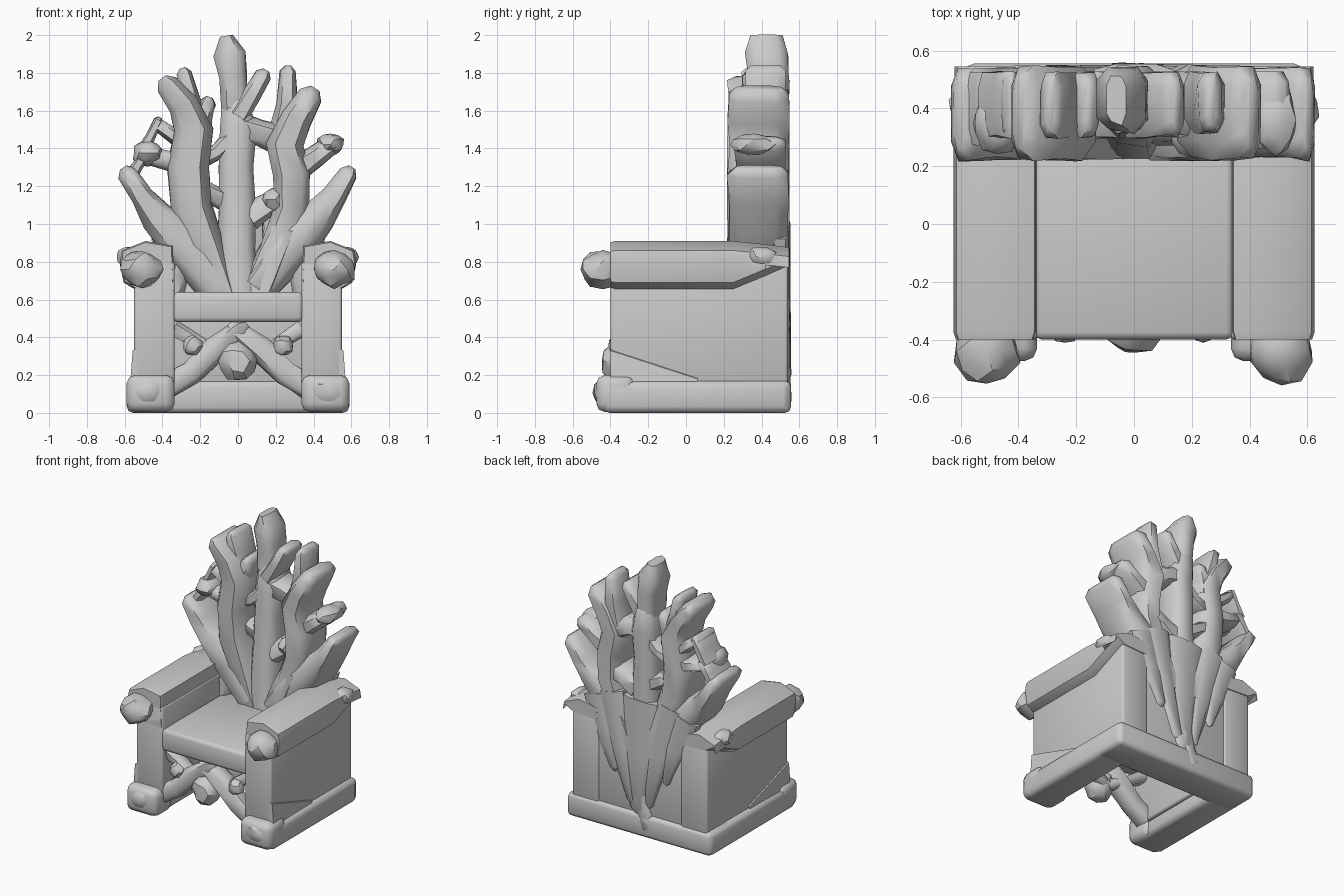
import bpy, bmesh, math, random
from mathutils import Vector

if "Cube" in bpy.data.objects:
    bpy.data.objects.remove(bpy.data.objects["Cube"])

random.seed(4)
mat = bpy.data.materials.new("stone grey")
mat.diffuse_color = (0.6, 0.6, 0.6, 1)
mat.use_nodes = True
mat.node_tree.nodes["Principled BSDF"].inputs["Base Color"].default_value = mat.diffuse_color


def finish(name, bm, angle=40):
    bmesh.ops.recalc_face_normals(bm, faces=bm.faces[:])
    me = bpy.data.meshes.new(name)
    bm.to_mesh(me)
    bm.free()
    me.materials.append(mat)
    ob = bpy.data.objects.new(name, me)
    bpy.context.collection.objects.link(ob)
    bpy.ops.object.select_all(action='DESELECT')
    ob.select_set(True)
    bpy.context.view_layer.objects.active = ob
    bpy.ops.object.shade_smooth_by_angle(angle=math.radians(angle))


def block(name, lo, hi, bevel=0.02):
    """Box between two corners with chamfered edges."""
    bm = bmesh.new()
    bmesh.ops.create_cube(bm, size=1)
    for v in bm.verts:
        v.co = Vector([(a + b) / 2 + c * (b - a) for a, b, c in zip(lo, hi, v.co)])
    bmesh.ops.bevel(bm, geom=bm.edges[:], offset=bevel, segments=2, affect='EDGES', profile=0.5)
    finish(name, bm, 60)


def loft(name, rings, angle=40):
    """Skin a list of equal-length rings and cap both ends."""
    bm = bmesh.new()
    rows = [[bm.verts.new(p) for p in r] for r in rings]
    n = len(rows[0])
    for a, b in zip(rows, rows[1:]):
        for i in range(n):
            j = (i + 1) % n
            bm.faces.new((a[i], a[j], b[j], b[i]))
    bm.faces.new(rows[0])
    bm.faces.new(rows[-1])
    finish(name, bm, angle)


# rounded cross-section, going round once
OCT = [(1, .6), (.55, 1), (-.55, 1), (-1, .6), (-1, -.6), (-.55, -1), (.55, -1), (1, -.6)]


def branch(name, path, y0, y1, wobble=0.1, y0_tip=None, tip=0.7):
    """Gnarled branch along (x, z, half width) points; its front runs from y0 to y0_tip, its back is y1."""
    pts = [Vector((x, 0, z)) for x, z, w in path]
    rings = []
    y0_tip = y0 if y0_tip is None else y0_tip
    for i, p in enumerate(pts):
        front = y0 + (y0_tip - y0) * i / (len(pts) - 1)
        mid, half = (front + y1) / 2, (y1 - front) / 2
        t = (pts[min(i + 1, len(pts) - 1)] - pts[max(i - 1, 0)]).normalized()
        side = Vector((-t.z, 0, t.x))
        ring = []
        for u, v in OCT:
            k = 1 + random.uniform(-wobble, wobble)
            q = p + side * (u * path[i][2] * k) + Vector((0, mid + v * half, 0))
            q.y -= v * random.uniform(0, 0.02 if v < 0 else 0.008)
            ring.append(q)
        rings.append(ring)
    # broken, pointed tip
    t = (pts[-1] - pts[-2]).normalized()
    c = sum(rings[-1], Vector()) / 8
    rings.append([Vector((c.x + (q.x - c.x) * .4, c.y + (q.y - c.y) * .75, c.z + (q.z - c.z) * .4))
                  + t * path[-1][2] * tip for q in rings[-1]])
    loft(name, rings, 55)


def twig(name, x0, z0, x1, z1, w, y0=.29, y1=.53, taper=.7):
    """Short branch with a slight kink, thinning to its tip."""
    kink = random.uniform(-.015, .015)
    branch(name, [(x0, z0, w * 1.25), ((x0 + x1) / 2 + kink, (z0 + z1) / 2 - kink, w),
                  (x1, z1, w * taper * 1.25)], y0, y1)


def knob(name, c, r, jitter=0.14):
    """Faceted lump."""
    bm = bmesh.new()
    bmesh.ops.create_icosphere(bm, subdivisions=2, radius=1)
    for v in bm.verts:
        k = 1.03 + random.uniform(-jitter, jitter * 0.4)
        v.co = Vector([a + b * d * k for a, b, d in zip(c, r, v.co)])
    finish(name, bm, 30)


# base, open at the front
block("base_back_rail", (-.585, .30, 0), (.585, .555, .17), .03)
for s, tag in ((-1, "left"), (1, "right")):
    def side_block(name, a, b, bevel):
        xs = sorted((s * a[0], s * b[0]))
        block(name + "_" + tag, (xs[0], *a[1:]), (xs[1], *b[1:]), bevel)
    side_block("base_side_rail", (.36, -.44, 0), (.59, .55, .17), .035)
    side_block("base_foot", (.335, -.475, .005), (.59, -.27, .20), .045)
    knob("foot_boss_" + tag, (s * .47, -.43, .105), (.10, .062, .085))
    # side wall under the arm, with a root flare at its foot
    side_block("side_wall", (.335, -.40, .1), (.55, .54, .80), .015)
    loft("side_root_" + tag, [[(s * x, y, z) for x, z in ((.5, .14), (.572, .14), (.558, top), (.5, top + .03))]
                              for y, top in ((-.40, .33), (.06, .18))])
    # rolled arm, with its underside rising towards the back
    prof = [(.335, .64), (.54, .65), (.605, .69), (.625, .80), (.615, .86), (.49, .91), (.345, .885)]
    rings = []
    for y, grow, lift in ((-.40, .94, 0), (-.375, 1, 0), (.25, 1, 0), (.42, 1, .07), (.545, .97, .12)):
        rings.append([(s * (.48 + (x - .48) * grow), y,
                       .79 + (z - .79) * grow + (lift if z < .7 else -lift * .25)) for x, z in prof])
    loft("arm_" + tag, rings)
    knob("arm_knob_" + tag, (s * .51, -.44, .76), (.115, .125, .10))
    knob("arm_rear_stub_" + tag, (s * .58, .40, .825), (.06, .085, .06))
    # crossed braces below the seat
    branch("front_brace_" + tag, [(s * .37, .14, .065), (s * .25, .21, .06), (s * .12, .34, .065),
                                  (s * -.02, .45, .05)], -.40, -.25)
    twig("upper_brace_" + tag, s * .34, .45, s * .02, .27, .033, -.37, -.26, 1)
    knob("brace_knob_" + tag, (s * .24, -.36, .355), (.055, .055, .055))
    # outer trunk of the chair back, bending outwards
    branch("outer_trunk_" + tag, [(s * .10, .66, .10), (s * .27, .88, .125), (s * .425, 1.04, .088),
                                  (s * .51, 1.15, .062), (s * .585, 1.27, .052)], .215, .545)
    # stems beside the trunks, and roots on the rear face that carry the trunks down
    twig("side_stem_" + tag, s * .36, .62, s * .29, .85, .055, .26, .51)
    twig("rear_root_" + tag, s * .25, 1.0, s * .07, .25, .085, .44, .555, .4)
    twig("rear_outer_root_" + tag, s * .36, .95, s * .21, .45, .08, .44, .55, .4)
knob("brace_centre_knob", (0, -.36, .275), (.105, .095, .11))

# seat and lower back wall
block("seat", (-.345, -.40, .48), (.345, .36, .64), .025)
block("back_wall", (-.5, .32, .1), (.5, .53, .78), .02)

# main trunks of the chair back
branch("centre_trunk", [(.01, .6, .10), (-.01, .85, .105), (-.005, 1.1, .095), (-.01, 1.3, .09),
                        (0, 1.5, .095), (-.015, 1.65, .07)], .215, .55, .05, .31)
branch("centre_trunk_top", [(0, 1.45, .08), (-.02, 1.66, .072), (-.025, 1.78, .072), (-.045, 1.9, .085)],
       .31, .545, .05, tip=1.15)
branch("left_trunk", [(-.06, .6, .07), (-.16, .85, .10), (-.245, 1.08, .11), (-.265, 1.3, .108),
                      (-.235, 1.5, .105), (-.29, 1.63, .08), (-.375, 1.74, .06)], .215, .55, .05)
branch("right_trunk", [(.10, .6, .08), (.2, .85, .085), (.285, 1.08, .09), (.285, 1.27, .10),
                       (.25, 1.42, .10), (.31, 1.56, .08), (.385, 1.68, .065)], .215, .55, .05)

# twigs: upper tips
twig("top_right_twig", 0, 1.57, .135, 1.79, .047)
twig("left_upper_twig", -.22, 1.55, -.285, 1.80, .046)
twig("left_inner_twig", -.2, 1.45, -.16, 1.645, .048)
twig("right_upper_twig", .23, 1.48, .265, 1.81, .056, .31, .53, .6)
# twigs: side tips and the small loops they close
twig("right_mid_twig", .3, 1.28, .50, 1.425, .058, .25)
twig("left_mid_twig", -.28, 1.33, -.47, 1.36, .05, .27)
twig("left_high_twig", -.25, 1.4, -.43, 1.53, .04)
twig("left_link", -.575, 1.24, -.48, 1.39, .03, .27, .53, 1)
twig("left_outer_link", -.51, 1.38, -.42, 1.55, .027)
# twigs: links between the trunks
twig("right_cross_link", .02, 1.50, .24, 1.44, .065, .3, .53, 1)
twig("right_low_link", .06, 1.04, .27, 1.15, .06, .27, .53, 1)
twig("left_low_link", -.06, 1.12, -.22, 1.2, .05, .29, .53, 1)
twig("left_top_link", -.04, 1.45, -.22, 1.33, .04, .29, .53, 1)
twig("right_root_stem", .05, .62, .24, 1.04, .037, .225, .4)
knob("left_twig_knob", (-.475, .35, 1.375), (.085, .115, .07))
knob("right_twig_knob", (.49, .36, 1.42), (.075, .13, .06))
knob("right_trunk_knob", (.20, .31, 1.13), (.07, .075, .065))

# central root running down the rear face
twig("rear_centre_root", 0, 1.0, .01, .2, .105, .44, .56, .5)
twig("rear_root_stub", 0, .3, -.07, .08, .05, .46, .56, 1)
